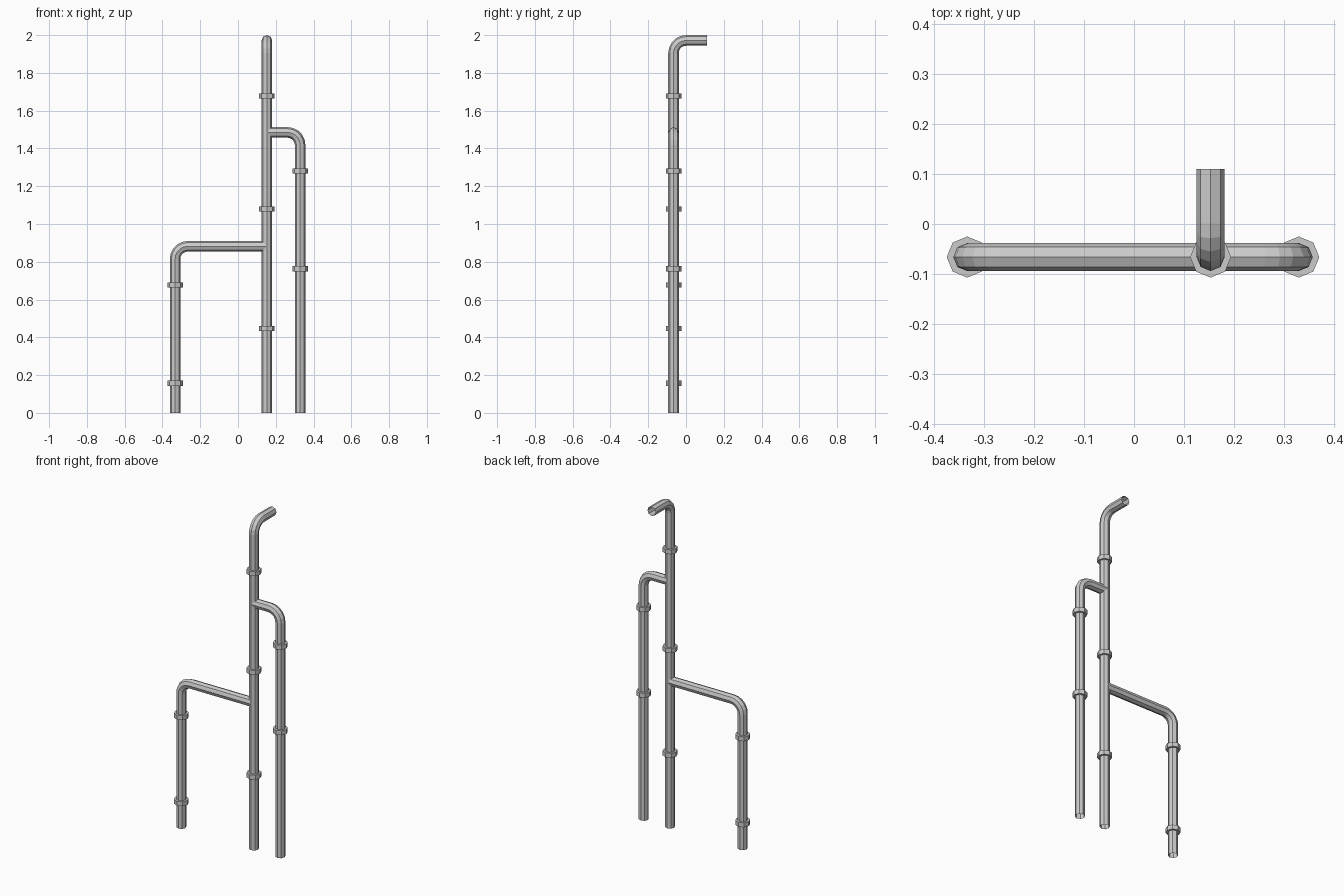
import bpy, bmesh, math
from mathutils import Vector

if "Cube" in bpy.data.objects:
    bpy.data.objects.remove(bpy.data.objects["Cube"])

SIDES = 8
R = 0.028          # pipe radius
COLLAR_R = 0.041
COLLAR_H = 0.027
BEND = 0.067       # centre-line bend radius
STEPS = 5
Y = -0.066         # plane of the risers
UP = Vector((0, 0, 1))


def skin(name, rings):
    """Join rings of (centre, u, v, radius) into an open flat-shaded tube."""
    bm = bmesh.new()
    loops = []
    for c, u, v, r in rings:
        loops.append([bm.verts.new(c + r * (math.cos(a) * u + math.sin(a) * v))
                      for a in (2 * math.pi * i / SIDES for i in range(SIDES))])
    for a, b in zip(loops, loops[1:]):
        for i in range(SIDES):
            j = (i + 1) % SIDES
            bm.faces.new((a[i], a[j], b[j], b[i]))
    mesh = bpy.data.meshes.new(name)
    bm.to_mesh(mesh)
    bm.free()
    obj = bpy.data.objects.new(name, mesh)
    bpy.context.collection.objects.link(obj)
    return obj


def bent_pipe(name, x, top, direction, reach):
    """Riser from the ground that bends and runs level for 'reach'."""
    d = Vector(direction)
    n = UP.cross(d)
    base = Vector((x, Y, 0))
    rings = [(base, d, n, R)]
    for i in range(STEPS + 1):
        a = math.pi / 2 * i / STEPS
        c = base + d * BEND * (1 - math.cos(a)) + UP * (top - BEND + BEND * math.sin(a))
        u = d * math.cos(a) - UP * math.sin(a)
        rings.append((c, u, n, R))
    rings.append((base + d * reach + UP * top, -UP, n, R))
    skin(name, rings)


def collar(name, x, z):
    """Octagonal coupling ring around a riser."""
    h = COLLAR_H / 2
    profile = [(R, -h), (COLLAR_R, -h), (COLLAR_R, h), (R, h)]
    skin(name, [(Vector((x, Y, z + dz)), Vector((1, 0, 0)), Vector((0, 1, 0)), r)
                for r, dz in profile])


# Pipes: name, x, centre height of level run, direction, reach, collar heights
MAIN, LEFT, RIGHT = 0.153, -0.333, 0.329
pipes = [
    ("main_pipe", MAIN, 1.972, (0, 1, 0), 0.11 - Y, (0.447, 1.08, 1.677)),
    ("left_branch", LEFT, 0.882, (1, 0, 0), MAIN - LEFT, (0.157, 0.677)),
    ("right_branch", RIGHT, 1.485, (-1, 0, 0), RIGHT - MAIN, (0.763, 1.28)),
]
for name, x, top, direction, reach, heights in pipes:
    bent_pipe(name, x, top, direction, reach)
    for k, z in enumerate(heights, 1):
        collar(f"{name}_collar_{k}", x, z)
